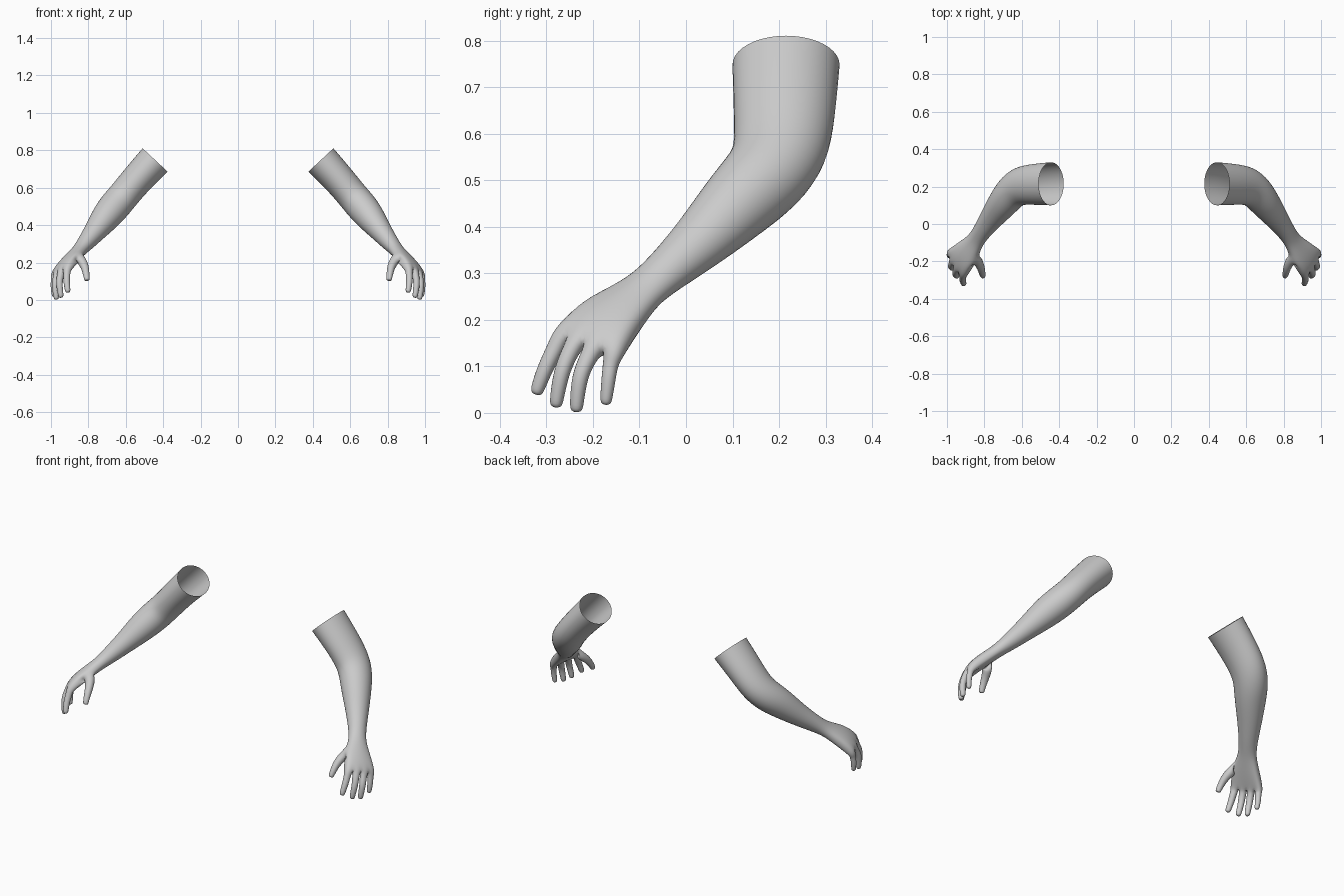
import bpy, bmesh
from mathutils import Vector as V

if "Cube" in bpy.data.objects:
    bpy.data.objects.remove(bpy.data.objects["Cube"])

SWELL = 1.07      # offsets the shrinkage of subdivision
W_ARM, W_HAND = V((0, 1, 0)), V((.5, .83, -.25))

# arm and palm sections: centre, half width, half thickness, squareness
SECTIONS = [
    ((.443, .215, .748), .115, .092, 0),
    ((.54, .212, .645), .109, .085, 0),
    ((.61, .205, .56), .103, .083, 0),
    ((.655, .172, .507), .093, .085, 0),
    ((.70, .113, .452), .083, .081, 0),
    ((.76, .035, .372), .065, .060, 0),
    ((.81, -.035, .31), .050, .047, 0),
    ((.845, -.085, .268), .047, .036, 0),
    ((.873, -.125, .235), .060, .034, .3),
    ((.912, -.175, .192), .078, .032, .6),
    ((.948, -.212, .145), .086, .022, 1),
]
# finger joints from index to little finger, then the thumb
FINGERS = [
    [(.915, -.280, .140), (.917, -.302, .098), (.911, -.318, .055), (.909, -.323, .038)],
    [(.950, -.250, .130), (.957, -.268, .088), (.948, -.278, .030), (.946, -.280, .010)],
    [(.972, -.212, .115), (.980, -.229, .078), (.972, -.235, .020), (.970, -.236, .000)],
    [(.983, -.162, .105), (.988, -.166, .078), (.984, -.171, .034), (.982, -.173, .016)],
]
THUMB = [(.838, -.190, .212), (.818, -.232, .178), (.812, -.262, .140), (.808, -.277, .112), (.807, -.281, .103)]


def directions(pts):
    return [(pts[min(i + 1, len(pts) - 1)] - pts[max(i - 1, 0)]).normalized()
            for i in range(len(pts))]


def bridge(bm, a, b):
    n = len(a)
    for i in range(n):
        bm.faces.new((a[i], a[(i + 1) % n], b[(i + 1) % n], b[i]))


def digit(bm, root, pts, side, radii, thumb=False):
    """Grow a four-sided digit from the four root vertices and close its tip."""
    pts = [V(p) for p in pts]
    ring = root
    for p, t, r in zip(pts, directions(pts), radii):
        u = (side - side.dot(t) * t).normalized()
        n = t.cross(u)
        new = [bm.verts.new(p + r * (u * x + n * y))
               for x, y in ((-1, 1), (1, 1), (1, -1), (-1, -1))]
        bridge(bm, ring, new)
        ring = new
    bm.faces.new(ring)


bm = bmesh.new()
centres = [V(s[0]) for s in SECTIONS]
dirs = directions(centres)
dirs[0] = V((.68, 0, -.73))
rings = []
# ten-sided sections: five points across the back, five across the underside
import math
for k, (c, d, s) in enumerate(zip(centres, dirs, SECTIONS)):
    w = W_ARM.lerp(W_HAND, min(1, k / 7))
    w = (w - w.dot(d) * d).normalized()
    n = d.cross(w)
    ring = []
    for i in range(10):
        ang = math.radians(162 - 36 * i)
        col = i if i < 5 else 9 - i
        flat = V(((col - 2) / 2, 1 if i < 5 else -1))
        x, y = V((math.cos(ang), math.sin(ang))).lerp(flat, s[3])
        arch = .012 * s[3] * (1 - flat.x ** 2)
        ring.append(bm.verts.new(c + w * x * s[1] * SWELL + n * (y * s[2] * SWELL + arch)))
    rings.append(ring)

# arm and palm skin, leaving one open face where the thumb grows
for k in range(len(rings) - 1):
    a, b = rings[k], rings[k + 1]
    for i in range(10):
        if not (k == 8 and i == 9):
            bm.faces.new((a[i], a[(i + 1) % 10], b[(i + 1) % 10], b[i]))

# fingers grow from the four quads across the knuckles
end = rings[-1]
for i, pts in enumerate(FINGERS):
    r = .0185 if i < 3 else .0165
    digit(bm, [end[i], end[i + 1], end[8 - i], end[9 - i]], pts, W_HAND,
          [r * 1.08, r, r * .88, r * .72])

# thumb grows from the side of the palm
a, b = rings[8], rings[9]
digit(bm, [a[0], b[0], b[9], a[9]], THUMB, dirs[8], [.029, .023, .019, .016, .013])

bmesh.ops.recalc_face_normals(bm, faces=bm.faces)
mesh = bpy.data.meshes.new("arms")
bm.to_mesh(mesh)
bm.free()
arms = bpy.data.objects.new("arms", mesh)
bpy.context.collection.objects.link(arms)

grey = bpy.data.materials.new("light grey")
grey.diffuse_color = (.6, .6, .6, 1)
grey.use_nodes = True
grey.node_tree.nodes["Principled BSDF"].inputs["Base Color"].default_value = grey.diffuse_color
mesh.materials.append(grey)
mesh.shade_smooth()

# opposite arm and smooth skin
arms.modifiers.new("opposite_arm", "MIRROR").use_mirror_merge = False
arms.modifiers.new("smooth_skin", "SUBSURF").levels = 2
arms.modifiers["smooth_skin"].render_levels = 2
